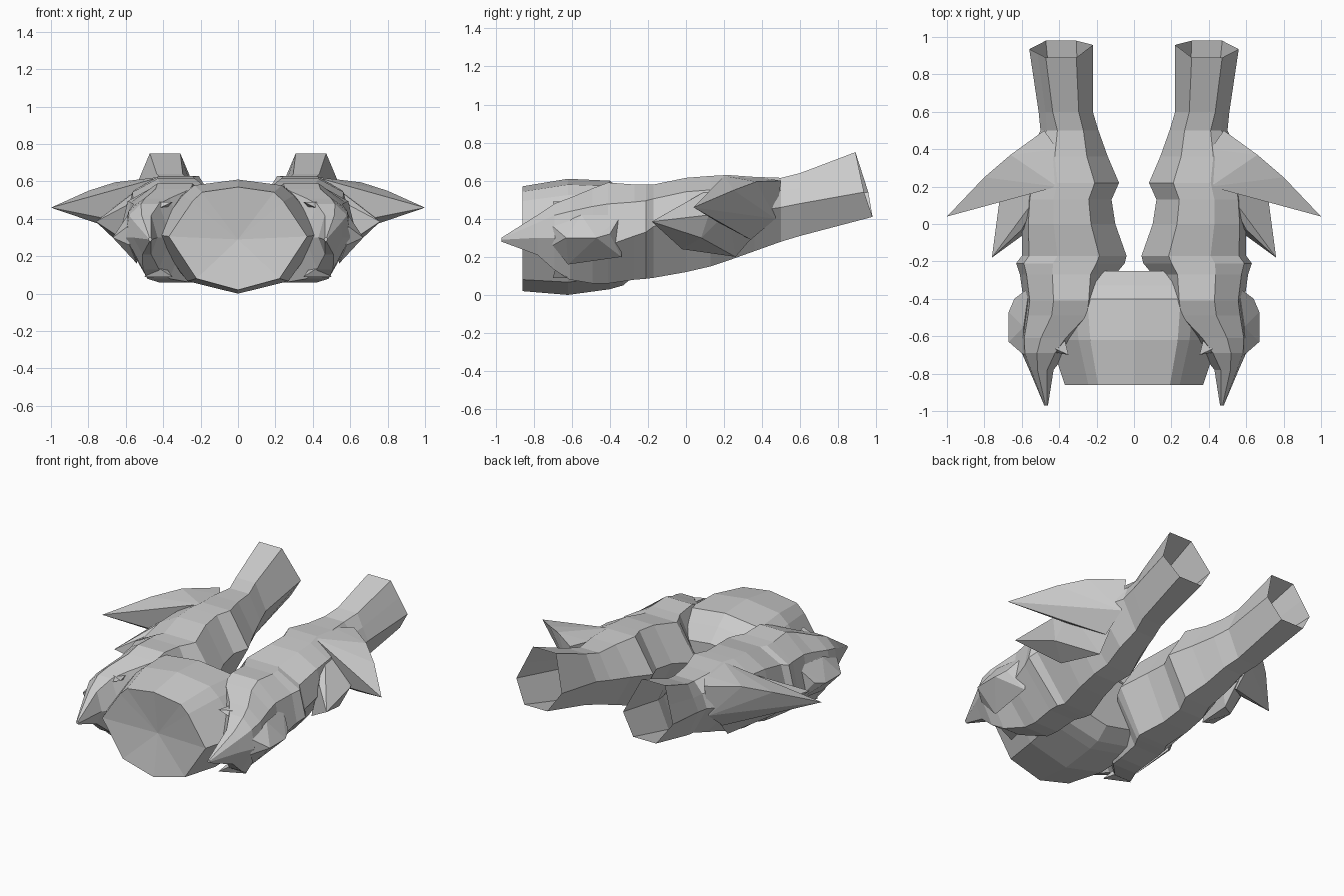
import bpy
import bmesh

default_cube = bpy.data.objects.get("Cube")
if default_cube:
    bpy.data.objects.remove(default_cube, do_unlink=True)

# One plain grey for the whole model
grey = bpy.data.materials.new("plain_grey")
grey.use_nodes = True
colour = (0.6, 0.6, 0.6, 1)
grey.diffuse_color = colour
shader = next(node for node in grey.node_tree.nodes if node.type == "BSDF_PRINCIPLED")
shader.inputs["Base Color"].default_value = colour
shader.inputs["Roughness"].default_value = 0.8


def finish(name, mesh_builder, mirrored=True):
    """Turn a bmesh into a flat shaded object, optionally mirrored across x."""
    bmesh.ops.recalc_face_normals(mesh_builder, faces=mesh_builder.faces)
    mesh = bpy.data.meshes.new(name)
    mesh_builder.to_mesh(mesh)
    mesh_builder.free()
    mesh.materials.append(grey)
    part = bpy.data.objects.new(name, mesh)
    bpy.context.scene.collection.objects.link(part)
    if mirrored:
        modifier = part.modifiers.new("mirror_sides", "MIRROR")
        modifier.use_mirror_merge = False
    return part


def add_loft(builder, rings, cap_first=True, cap_last=True):
    """Skin a list of equally sized point rings."""
    loops = [[builder.verts.new(point) for point in ring] for ring in rings]
    count = len(loops[0])
    for near, far in zip(loops, loops[1:]):
        for i in range(count):
            j = (i + 1) % count
            builder.faces.new((near[i], near[j], far[j], far[i]))
    if cap_first:
        builder.faces.new(loops[0])
    if cap_last:
        builder.faces.new(loops[-1])
    return loops


def limb_ring(y, inner, outer, bottom, middle, top, swell=1, lean=0):
    """Faceted section; swell rounds the shoulder and narrows the underside."""
    width = outer - inner
    low, high = inner + width * 0.26, inner + width * 0.74
    keel = high - width * 0.12 * swell
    shoulder = inner + width * (0.87 + 0.06 * swell)
    shoulder_height = middle + (top - middle) * (0.5 + 0.16 * swell)
    return [
        (low, y - lean, top),
        (high - width * 0.08 * swell, y - lean, top),
        (shoulder, y - lean / 2, shoulder_height),
        (outer, y, middle),
        (keel, y + lean, bottom),
        (low, y + lean, bottom),
        (inner, y + lean / 2, middle),
    ]


def hull(name, points):
    """Angular solid wrapped around a handful of corner points."""
    builder = bmesh.new()
    for point in points:
        builder.verts.new(point)
    result = bmesh.ops.convex_hull(builder, input=builder.verts[:])
    unused = [v for v in result["geom_interior"] + result["geom_unused"]
              if isinstance(v, bmesh.types.BMVert)]
    bmesh.ops.delete(builder, geom=list(set(unused)), context="VERTS")
    return finish(name, builder)


# Waist: faceted barrel with a dished front end
half_profile = [(0, 1), (0.52, 0.95), (0.66, 0.86), (1, 0.52), (0.6, 0.11), (0, 0)]
waist_sections = [
    # y, half width, bottom, top
    (-0.86, 0.37, 0.02, 0.57),
    (-0.62, 0.45, 0, 0.61),
    (-0.4, 0.48, 0.03, 0.6),
    (-0.33, 0.44, 0.05, 0.54),
    (-0.25, 0.3, 0.12, 0.46),
]
waist_rings = []
for y, half_width, bottom, top in waist_sections:
    side = [(x * half_width, y, bottom + z * (top - bottom)) for x, z in half_profile]
    waist_rings.append(side + [(-x, y, z) for x, y, z in side[-2:0:-1]])
builder = bmesh.new()
waist_loops = add_loft(builder, waist_rings, cap_first=False)
centre = builder.verts.new((0, -0.82, 0.29))
front_loop = waist_loops[0]
for i, vertex in enumerate(front_loop):
    builder.faces.new((centre, vertex, front_loop[(i + 1) % len(front_loop)]))
finish("waist", builder, mirrored=False)

# Legs: hip guards with a forward point, thighs, then tubes open at the back
leg_sections = [
    (-0.97, 0.46, 0.48, 0.28, 0.29, 0.3),
    (-0.78, 0.43, 0.56, 0.21, 0.3, 0.42),
    (-0.69, 0.36, 0.6, 0.13, 0.3, 0.48),
    (-0.61, 0.28, 0.61, 0.08, 0.3, 0.51),
    (-0.49, 0.13, 0.6, 0.06, 0.28, 0.56),
    (-0.41, 0.12, 0.59, 0.06, 0.26, 0.59),
    (-0.27, 0.1, 0.61, 0.08, 0.31, 0.58),
    (-0.21, 0.05, 0.63, 0.085, 0.33, 0.58),
    (-0.17, 0.04, 0.6, 0.09, 0.36, 0.58),
    (0, 0.1, 0.6, 0.12, 0.4, 0.615),
    (0.13, 0.12, 0.59, 0.15, 0.41, 0.625),
    (0.22, 0.08, 0.58, 0.18, 0.42, 0.63),
    (0.36, 0.14, 0.57, 0.23, 0.44, 0.62),
    (0.5, 0.19, 0.5, 0.28, 0.46, 0.615, 0.4),
    (0.6, 0.22, 0.51, 0.31, 0.48, 0.64, 0),
    (0.935, 0.22, 0.56, 0.41, 0.54, 0.75, 0, 0.045),
]
builder = bmesh.new()
add_loft(builder, [limb_ring(*section) for section in leg_sections], cap_last=False)
finish("legs_and_hip_guards", builder)

# Pointed wedges along the outside of the guards
hull("hip_pads", [
    (0.67, -0.47, 0.3), (0.67, -0.63, 0.3), (0.64, -0.4, 0.32),
    (0.56, -0.34, 0.42), (0.59, -0.55, 0.42), (0.59, -0.7, 0.36),
    (0.58, -0.7, 0.26), (0.55, -0.34, 0.2), (0.54, -0.62, 0.16),
])

# Small fangs at the inner front corners of the guards
for label, tip_height, root_height in (("upper", 0.49, 0.44), ("lower", 0.09, 0.16)):
    hull(label + "_guard_fangs", [
        (0.35, -0.7, tip_height), (0.38, -0.58, tip_height),
        (0.5, -0.63, tip_height), (0.46, -0.68, root_height),
        (0.4, -0.58, root_height),
    ])

# Large swept spikes growing out of the thighs
hull("thigh_spikes", [
    (1, 0.04, 0.46), (0.8, 0.25, 0.55), (0.66, 0.37, 0.595),
    (0.48, 0.5, 0.6), (0.41, 0.2, 0.625), (0.41, 0.4, 0.615),
    (0.49, 0.47, 0.4), (0.74, 0.17, 0.38), (0.5, 0.22, 0.36),
    (0.5, 0.34, 0.29),
])

# Smaller spikes below and in front of them
hull("lower_thigh_spikes", [
    (0.76, -0.18, 0.385), (0.72, 0.12, 0.42), (0.6, -0.03, 0.47),
    (0.48, 0.2, 0.6), (0.67, 0.08, 0.3), (0.54, -0.02, 0.24),
    (0.48, 0.26, 0.2), (0.68, 0.22, 0.44), (0.49, 0.45, 0.42),
])
